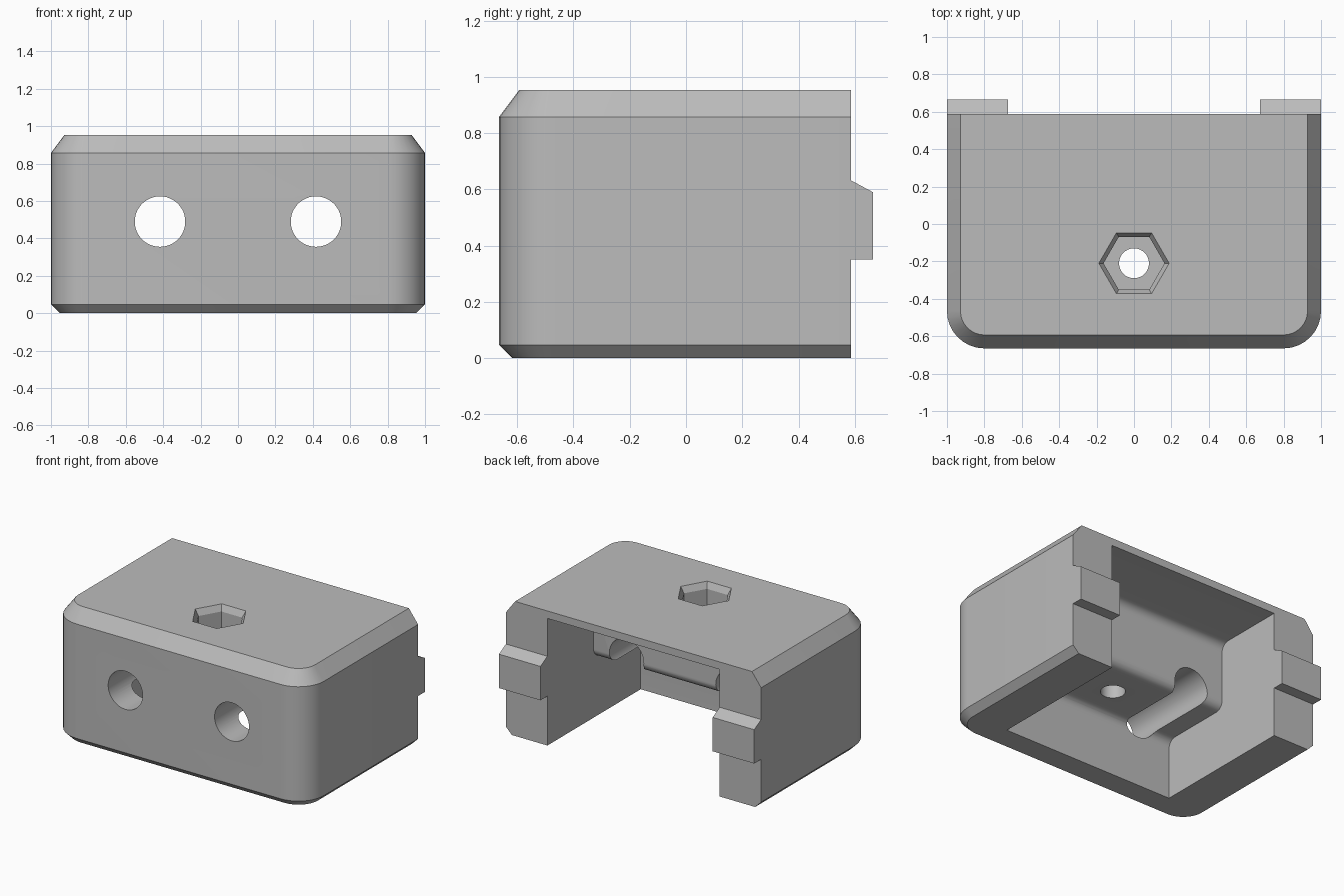
import bpy, bmesh, math

FRONT, BACK, TAB_END = -0.665, 0.587, 0.665
HOLE_X, HOLE_Z, NUT_Y = 0.417, 0.49, -0.21

cube = bpy.data.objects.get("Cube")
if cube:
    bpy.data.objects.remove(cube, do_unlink=True)

grey = bpy.data.materials.new("plain_grey")
grey.use_nodes = True
grey.diffuse_color = (0.5, 0.5, 0.5, 1)
grey.node_tree.nodes["Principled BSDF"].inputs["Base Color"].default_value = (0.5, 0.5, 0.5, 1)


def loft(name, rings):
    """Closed solid through rings that have equal point counts."""
    bm = bmesh.new()
    loops = [[bm.verts.new(p) for p in ring] for ring in rings]
    n = len(loops[0])
    for a, b in zip(loops, loops[1:]):
        for i in range(n):
            j = (i + 1) % n
            bm.faces.new((a[i], a[j], b[j], b[i]))
    bm.faces.new(loops[0][::-1])
    bm.faces.new(loops[-1])
    bmesh.ops.recalc_face_normals(bm, faces=bm.faces)
    mesh = bpy.data.meshes.new(name)
    bm.to_mesh(mesh)
    bm.free()
    mesh.materials.append(grey)
    obj = bpy.data.objects.new(name, mesh)
    bpy.context.collection.objects.link(obj)
    return obj


def arc(cx, cy, r, start, end, steps=8):
    """Points on an arc, angles in degrees."""
    angles = [math.radians(start + (end - start) * i / steps) for i in range(steps + 1)]
    return [(cx + r * math.cos(a), cy + r * math.sin(a)) for a in angles]


def outline(inset, z):
    """Plan of the body: square at the back, rounded at the front."""
    r = 0.2 - inset
    cx, cy = 0.8, FRONT + 0.2
    pts = [(1 - inset, BACK), (inset - 1, BACK)]
    pts += arc(-cx, cy, r, 180, 270) + arc(cx, cy, r, 270, 360)
    return [(x, y, z) for x, y in pts]


def ngon(r, z, sides, y):
    return [(x, py, z) for x, py in arc(0, y, r, 0, 360, sides)[:-1]]


def cut(target, cutter):
    mod = target.modifiers.new("cut", "BOOLEAN")
    mod.operation = "DIFFERENCE"
    mod.solver = "EXACT"
    mod.object = cutter
    bpy.context.view_layer.objects.active = target
    bpy.ops.object.modifier_apply(modifier=mod.name)
    bpy.data.objects.remove(cutter, do_unlink=True)


# Body with chamfered top and bottom rims
body = loft("body", [outline(0.047, 0), outline(0, 0.047),
                     outline(0, 0.857), outline(0.072, 0.953)])

# Cavity open at the back and below, stepping around a thick filleted block
wall, step, low, high, r = -0.457, 0.07, 0.425, 0.9, 0.06
side = [(wall, -0.2), (0.8, -0.2), (0.8, high)]
side += arc(step + r, high - r, r, 90, 180)
side += arc(step - r, low + r, r, 0, -90)
side += arc(wall + r, low - r, r, 90, 180)
cut(body, loft("cavity_cutter", [[(x, y, z) for y, z in side] for x in (-0.675, 0.675)]))

# Two bores from the front through the block
for x in (-HOLE_X, HOLE_X):
    circle = arc(x, HOLE_Z, 0.135, 0, 360, 48)[:-1]
    cut(body, loft("bore_cutter", [[(px, y, pz) for px, pz in circle] for y in (-0.8, 0.3)]))

# Hexagonal nut pocket with a chamfered mouth, and the screw hole below it
cut(body, loft("nut_cutter", [ngon(0.163, 0.74, 6, NUT_Y), ngon(0.163, 0.91, 6, NUT_Y),
                              ngon(0.188, 0.953, 6, NUT_Y), ngon(0.188, 1.0, 6, NUT_Y)]))
cut(body, loft("screw_cutter", [ngon(0.08, z, 32, NUT_Y) for z in (0.3, 0.8)]))

# Tabs with sloped tops on the back of each side wall
tab = [(BACK, 0.35), (TAB_END, 0.35), (TAB_END, 0.59), (BACK, 0.632)]
for name, inner, outer in (("left_tab", 0.675, 1), ("right_tab", -1, -0.675)):
    loft(name, [[(x, y, z) for y, z in tab] for x in (inner, outer)])

# Smooth rounded surfaces, keep edges crisp
bpy.ops.object.select_all(action="DESELECT")
body.select_set(True)
bpy.context.view_layer.objects.active = body
bpy.ops.object.shade_smooth_by_angle(angle=math.radians(25))
